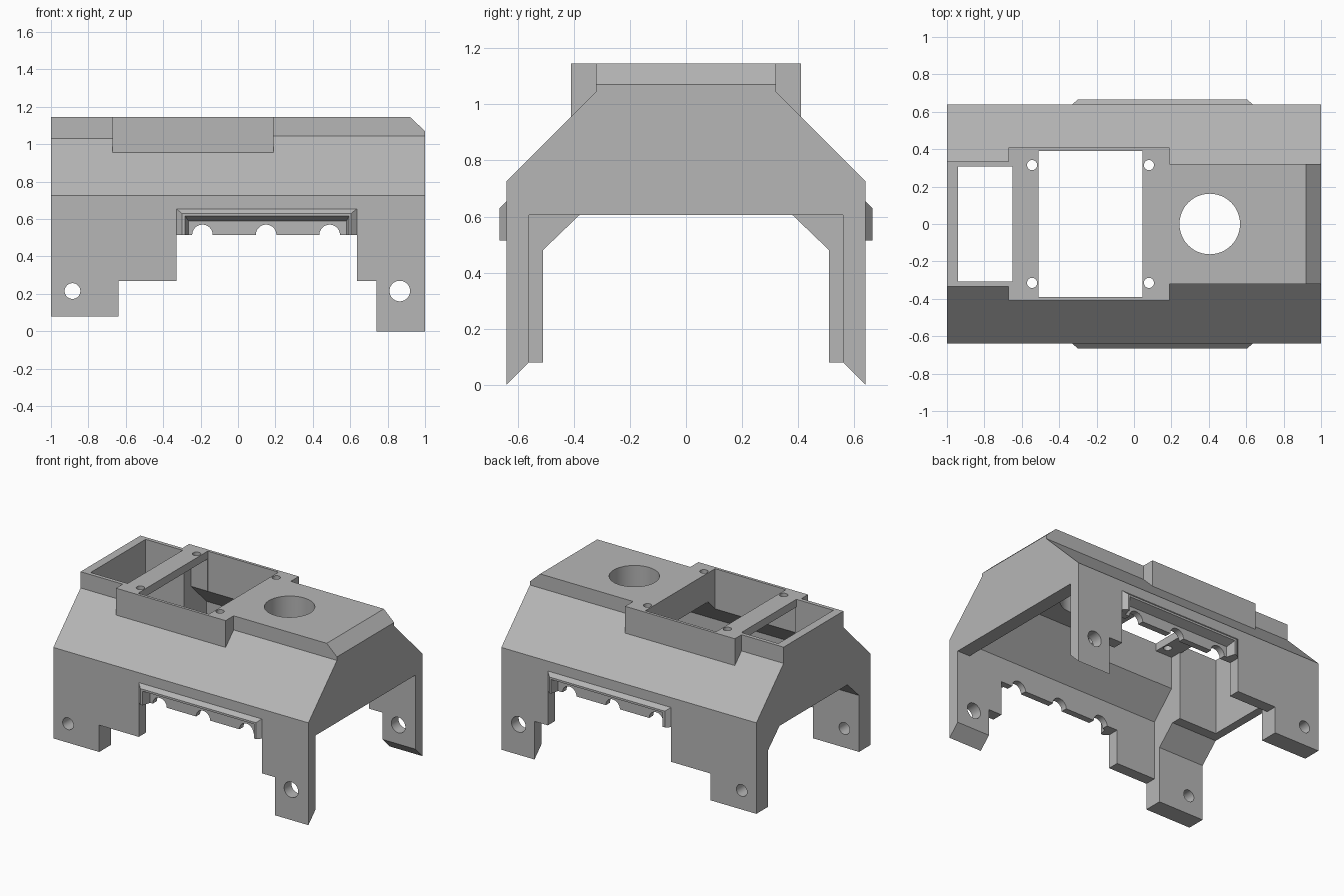
import bpy, bmesh, math
from mathutils import Vector

cube = bpy.data.objects.get("Cube")
if cube:
    bpy.data.objects.remove(cube, do_unlink=True)

grey = bpy.data.materials.new("plain_grey")
grey.use_nodes = True
GREY = (0.47, 0.47, 0.47, 1)
grey.diffuse_color = GREY
grey.node_tree.nodes["Principled BSDF"].inputs["Base Color"].default_value = GREY


def finish(bm, name):
    bmesh.ops.recalc_face_normals(bm, faces=bm.faces)
    mesh = bpy.data.meshes.new(name)
    bm.to_mesh(mesh)
    bm.free()
    mesh.materials.append(grey)
    ob = bpy.data.objects.new(name, mesh)
    bpy.context.collection.objects.link(ob)
    return ob


def prism(name, axis, start, end, pts):
    """Extrude a profile along x (points are y, z) or y (points are x, z)."""
    bm = bmesh.new()
    place = (lambda t, a, b: (t, a, b)) if axis == "x" else (lambda t, a, b: (a, t, b))
    face = bm.faces.new([bm.verts.new(place(start, a, b)) for a, b in pts])
    geo = bmesh.ops.extrude_face_region(bm, geom=[face])["geom"]
    move = Vector(place(end - start, 0, 0))
    bmesh.ops.translate(bm, vec=move, verts=[g for g in geo if isinstance(g, bmesh.types.BMVert)])
    return finish(bm, name)


def both(pts):
    """Complete a half profile by mirroring it across y = 0."""
    return pts + [(-a, b) for a, b in reversed(pts)]


def box(name, x0, x1, y, z0, z1):
    return prism(name, "x", x0, x1, both([(y, z0), (y, z1)]))


def hull(name, pts):
    bm = bmesh.new()
    for p in pts:
        bm.verts.new(p)
    bmesh.ops.convex_hull(bm, input=bm.verts)
    return finish(bm, name)


def drill(name, x, pos, radius, axis):
    """Cylinder cutter along y (pos is z) or along z (pos is y)."""
    bm = bmesh.new()
    bmesh.ops.create_cone(bm, cap_ends=True, segments=48, radius1=radius, radius2=radius, depth=2)
    ob = finish(bm, name)
    if axis == "y":
        ob.rotation_euler.x = math.pi / 2
        ob.location = (x, 0, pos)
    else:
        ob.location = (x, pos, 1)
    return ob


def rect(x0, x1, z0, z1, y):
    return [(x, y, z) for x in (x0, x1) for z in (z0, z1)]


# Outer housing: two sloped sections and a raised central mount
def section(top_y):
    return both([(0.64, 0), (0.64, 0.725), (top_y, 1.365 - top_y), (top_y, 1.145)])


shell = prism("cover_shell", "x", -1, -0.4, section(0.335))
right_section = prism("right_section", "x", -0.5, 1, section(0.32))
mount = box("top_mount", -0.67, 0.19, 0.41, 0.955, 1.145)


def combine(tool, operation):
    bpy.context.view_layer.update()
    bpy.ops.object.select_all(action="DESELECT")
    bpy.context.view_layer.objects.active = shell
    shell.select_set(True)
    mod = shell.modifiers.new("combine", "BOOLEAN")
    mod.operation = operation
    mod.solver = "EXACT"
    mod.object = tool
    bpy.ops.object.modifier_apply(modifier=mod.name)
    bpy.data.objects.remove(tool, do_unlink=True)


def add(tool):
    combine(tool, "UNION")


def cut(tool):
    combine(tool, "DIFFERENCE")


# The left section must not show past the step under the mount
cut(box("step_trim", -0.6, -0.3, 0.9, -0.2, 1.4))
right_section.location.x = 0
add(prism("middle_section", "x", -0.6, -0.45, section(0.32)))
add(right_section)
add(mount)

# Raised frames around the side ports
for s in (-1, 1):
    add(hull("port_frame", rect(-0.33, 0.635, 0.5, 0.655, s * 0.6)
             + rect(-0.33, 0.635, 0.5, 0.655, s * 0.64)
             + rect(-0.30, 0.605, 0.5, 0.63, s * 0.665)))

# Hollow interior, end openings and stepped left-end walls
cut(prism("main_hollow", "x", -0.64, 0.9, both([(0.56, -0.1), (0.56, 0.69), (0.31, 0.94)])))
cut(box("right_end_opening", 0.85, 1.1, 0.56, -0.1, 0.605))
cut(prism("left_end_opening", "x", -1.1, -0.6, both([(0.51, -0.1), (0.51, 0.48), (0.38, 0.605)])))

# Top openings with a thin bridge between them
cut(box("left_shaft", -0.94, -0.65, 0.308, 0.5, 1.3))
cut(box("main_shaft", -0.51, 0.045, 0.39, 0.7, 1.3))
cut(box("bridge_underside", -0.7, -0.5, 0.308, 0.5, 1.09))
cut(box("bridge_pocket", -0.64, -0.5, 0.389, 0.72, 1.09))

# Lower side outline, feet and end bevel
cut(prism("side_notch", "y", -1, 1, [(-0.64, -0.1), (-0.64, 0.27), (-0.33, 0.27), (-0.33, 0.515),
                                     (0.635, 0.515), (0.635, 0.27), (0.74, 0.27), (0.74, -0.1)]))
cut(box("left_foot_trim", -1.1, -0.62, 0.9, -0.1, 0.08))
for s in (-1, 1):
    cut(prism("foot_bevel", "x", 0.7, 1.1,
              [(s * 0.5, -0.1), (s * 0.5, 0.14), (s * 0.66, -0.02), (s * 0.66, -0.1)]))
    # Tapered recess inside the port frame
    cut(hull("port_recess", rect(-0.285, 0.595, 0.4, 0.62, s * 0.675)
             + rect(-0.265, 0.58, 0.4, 0.59, s * 0.605)))
cut(prism("end_bevel", "y", -1, 1, [(0.92, 1.145), (0.92, 1.3), (1.1, 1.3), (1.1, 0.976), (1, 1.07)]))

# Round holes: cable arches, leg bolts, mount screws and top port
for x in (-0.19, 0.15, 0.49):
    cut(drill("cable_arch", x, 0.515, 0.055, "y"))
cut(drill("left_bolt", -0.885, 0.215, 0.042, "y"))
cut(drill("right_bolt", 0.865, 0.215, 0.055, "y"))
for x in (-0.545, 0.08):
    for y in (-0.315, 0.315):
        cut(drill("screw_hole", x, y, 0.027, "z"))
cut(drill("top_port", 0.405, 0, 0.162, "z"))

# One material slot, crisp edges and smooth bores
shell.data.materials.clear()
shell.data.materials.append(grey)
for poly in shell.data.polygons:
    poly.material_index = 0
bpy.ops.object.select_all(action="DESELECT")
shell.select_set(True)
bpy.context.view_layer.objects.active = shell
bpy.ops.object.shade_smooth_by_angle(angle=math.radians(25))
